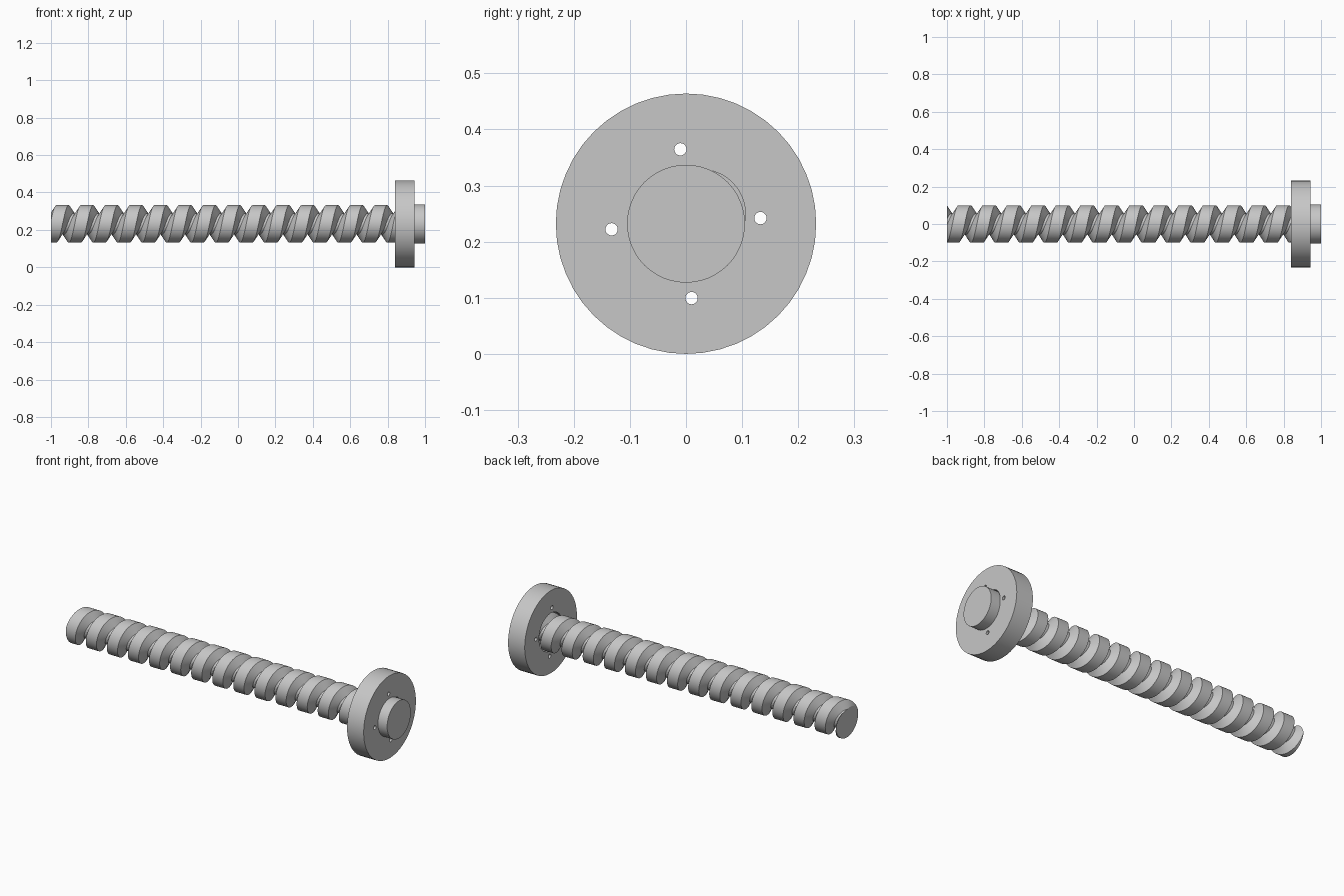
import bpy, bmesh, math
from mathutils import Vector

if "Cube" in bpy.data.objects:
    bpy.data.objects.remove(bpy.data.objects["Cube"])

AXIS_Z = 0.232
PITCH = 0.131
CREST_R, ROOT_R = 0.1, 0.056

steel = bpy.data.materials.new("grey_steel")
steel.use_nodes = True
steel.diffuse_color = (0.57, 0.57, 0.57, 1)
steel.node_tree.nodes["Principled BSDF"].inputs["Base Color"].default_value = steel.diffuse_color


def smooth(obj):
    bpy.ops.object.select_all(action="DESELECT")
    obj.select_set(True)
    bpy.context.view_layer.objects.active = obj
    bpy.ops.object.shade_smooth_by_angle(angle=math.radians(30))


def cylinder(name, x0, x1, radius, sides, angle=0.0, offset=0.0):
    """Cylinder along x, moved off the axis by offset in the direction angle."""
    bpy.ops.mesh.primitive_cylinder_add(
        vertices=sides, radius=radius, depth=x1 - x0,
        location=((x0 + x1) / 2, offset * math.cos(angle), AXIS_Z + offset * math.sin(angle)),
        rotation=(0, math.pi / 2, 0))
    obj = bpy.context.object
    obj.name = name
    obj.data.materials.append(steel)
    return obj


def cut(target, cutter):
    mod = target.modifiers.new("cut", "BOOLEAN")
    mod.operation = "DIFFERENCE"
    mod.solver = "EXACT"
    mod.object = cutter
    bpy.context.view_layer.objects.active = target
    bpy.ops.object.modifier_apply(modifier=mod.name)
    bpy.data.objects.remove(cutter)


# Threaded shaft: a V-grooved thread profile swept along a helix, trimmed at both ends
def threaded_shaft(x_start, x_end, first_crest, steps=48):
    profile = [(-0.033, CREST_R), (0.033, CREST_R), (0.059, ROOT_R), (PITCH - 0.059, ROOT_R)]
    turns = math.ceil((x_end - x_start) / PITCH) + 4
    bm = bmesh.new()
    rows = []
    for m in range(turns * steps + 1):
        turn = m / steps
        angle = math.pi / 2 - turn * math.tau
        x = first_crest + (turn - 2) * PITCH
        rows.append([bm.verts.new((x + dx, r * math.cos(angle), AXIS_Z + r * math.sin(angle)))
                     for dx, r in profile])
    # the end of one turn's profile joins the start of the next turn's
    for m in range(len(rows) - 1 - steps):
        a = rows[m] + [rows[m + steps][0]]
        b = rows[m + 1] + [rows[m + 1 + steps][0]]
        for j in range(len(profile)):
            bm.faces.new((a[j], b[j], b[j + 1], a[j + 1]))
    for x, side in ((x_start, -1), (x_end, 1)):
        result = bmesh.ops.bisect_plane(
            bm, geom=bm.verts[:] + bm.edges[:] + bm.faces[:], dist=1e-6,
            plane_co=Vector((x, 0, 0)), plane_no=Vector((side, 0, 0)), clear_outer=True)
        rim = [e for e in result["geom_cut"] if isinstance(e, bmesh.types.BMEdge)]
        bmesh.ops.contextual_create(bm, geom=rim)
    bmesh.ops.delete(bm, geom=[v for v in bm.verts if not v.link_faces], context="VERTS")
    bmesh.ops.recalc_face_normals(bm, faces=bm.faces[:])
    mesh = bpy.data.meshes.new("threaded_shaft")
    bm.to_mesh(mesh)
    bm.free()
    obj = bpy.data.objects.new("threaded_shaft", mesh)
    bpy.context.collection.objects.link(obj)
    mesh.materials.append(steel)
    return obj


smooth(threaded_shaft(-1.0, 0.935, -0.938))

# Flange ring with a bore, a blind crescent slot beside it and four bolt holes
flange = cylinder("flange", 0.84, 0.943, 0.232, 48)
cut(flange, cylinder("bore_cutter", 0.8, 1.0, 0.105, 48))
cut(flange, cylinder("slot_cutter", 0.9, 1.0, 0.08, 48, math.radians(33), 0.031))
for i in range(4):
    cut(flange, cylinder("bolt_cutter", 0.8, 1.0, 0.011, 20, math.radians(4.3 + 90 * i), 0.133))
smooth(flange)

# Solid round boss closing the shaft at the flange end
smooth(cylinder("end_boss", 0.925, 1.0, 0.105, 48))
